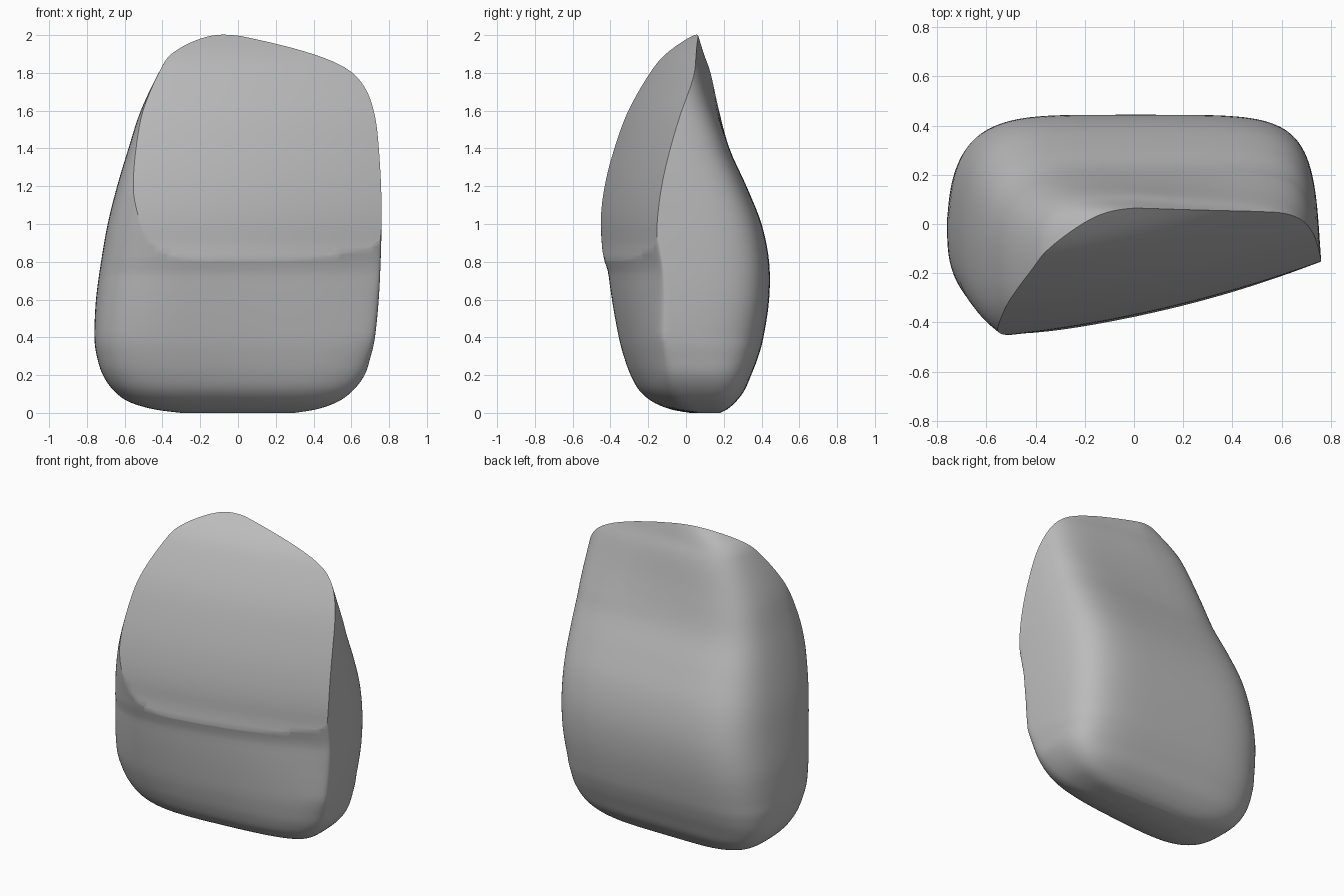
import bpy
import bmesh
import math

default_cube = bpy.data.objects.get("Cube")
if default_cube:
    bpy.data.objects.remove(default_cube, do_unlink=True)

# Key sections: height, right edge (-x), left edge (+x), front depth, back depth
SECTIONS = [
    (0, -.3, .3, .03, .18),
    (.02, -.45, .42, -.07, .22),
    (.06, -.58, .53, -.16, .265),
    (.12, -.66, .61, -.225, .31),
    (.2, -.715, .67, -.265, .345),
    (.29, -.745, .7, -.293, .38),
    (.4, -.76, .725, -.317, .41),
    (.6, -.752, .745, -.345, .44),
    (.8, -.725, .755, -.363, .44),
    (1, -.69, .76, -.37, .4),
    (1.2, -.64, .76, -.345, .32),
    (1.4, -.58, .755, -.295, .23),
    (1.6, -.515, .745, -.225, .175),
    (1.8, -.42, .715, -.12, .13),
    (1.9, -.355, .66, -.045, .095),
    (2, -.22, .55, .068, .065),
    (2.1, -.1, .4, .2, .03),
]
STEPS = 5
AROUND = 120


def section_at(t):
    """Smooth spline through the key sections."""
    last = len(SECTIONS) - 1
    i = min(int(t), last - 1)
    u = t - i
    rows = [SECTIONS[max(0, min(last, i + k))] for k in (-1, 0, 1, 2)]
    result = []
    for a, b, c, d in zip(*rows):
        m, n = (c - a) / 2, (d - b) / 2
        s = u * u * (3 - 2 * u)
        result.append(b + (c - b) * s + m * u * (1 - u) ** 2 - n * u * u * (1 - u))
    return result


def slant(x, z):
    """The front recedes towards +x, less so near the ground."""
    return (.21 * x + .1 * x * x) * min(1, .4 + .75 * z)


def signed_power(value, exponent):
    return math.copysign(abs(value) ** exponent, value)


def body_ring(t):
    z, x_min, x_max, front, back = section_at(t)
    rise = min(1, z * 2.5)
    base = .1 - .08 * rise - .14 * max(0, min(1, z - .6))
    # Surplus in front, removed by the cut
    extra = min(.35 * max(0, z - .6) ** 2, .27 * max(0, z - .75))
    # The back leans in at the high +x corner
    lean = .1 * max(0, min(1, (z - 1.45) * 2.5))
    x_mid, half = (x_min + x_max) / 2, (x_max - x_min) / 2
    ring = []
    for k in range(AROUND):
        angle = math.tau * k / AROUND
        c, s = math.cos(angle), math.sin(angle)
        power = 2 / (3.9 + .5 * c + .8 * max(0, s))
        u, v = signed_power(c, power), signed_power(s, power)
        x = x_mid + half * u - .035 * u * max(0, v) * rise
        middle = base - .1 * rise * max(0, u) ** 2
        if v > 0:
            limit = back - lean * max(0, x)
        else:
            limit = min(front + slant(x, z) - extra, middle - .02)
        ring.append((x, middle + abs(v) * (limit - middle), z))
    return ring


def cutter_ring(t):
    """Curved face row, closed off well in front of the body."""
    z, _, _, front, _ = section_at(t)
    fade = max(0, .9 - z) * .15
    xs = [-1 + 2 * k / 40 for k in range(41)]
    row = [(x, front + slant(x, z) - fade, z) for x in xs]
    return row + [(1, -2, z), (-1, -2, z)]


def loft(name, rings):
    bm = bmesh.new()
    loops = [[bm.verts.new(p) for p in ring] for ring in rings]
    count = len(loops[0])
    for low, high in zip(loops, loops[1:]):
        for k in range(count):
            j = (k + 1) % count
            bm.faces.new((low[k], low[j], high[j], high[k]))
    bm.faces.new(loops[0][::-1])
    bm.faces.new(loops[-1])
    bmesh.ops.recalc_face_normals(bm, faces=bm.faces)
    mesh = bpy.data.meshes.new(name)
    bm.to_mesh(mesh)
    bm.free()
    obj = bpy.data.objects.new(name, mesh)
    bpy.context.collection.objects.link(obj)
    return obj


# Rounded stone body, taller than needed so the front cut forms the rim
top = len(SECTIONS) - 1
body_steps = int((top - .4) * STEPS)
body = loft("stone_body", [body_ring(k / STEPS) for k in range(body_steps + 1)])

# Curved front cut
first = 8 * STEPS - 1
cutter = loft("front_cutter", [cutter_ring(k / STEPS) for k in range(first, top * STEPS + 1)])
cutter.hide_render = True
cut = body.modifiers.new("front_cut", "BOOLEAN")
cut.operation = "DIFFERENCE"
cut.solver = "EXACT"
cut.object = cutter

bpy.ops.object.select_all(action="DESELECT")
body.select_set(True)
bpy.context.view_layer.objects.active = body
bpy.ops.object.modifier_apply(modifier=cut.name)
bpy.data.objects.remove(cutter, do_unlink=True)

# Stone colour
stone = bpy.data.materials.new("stone_grey")
stone.use_nodes = True
grey = (.5, .5, .5, 1)
stone.diffuse_color = grey
stone.node_tree.nodes["Principled BSDF"].inputs["Base Color"].default_value = grey
body.data.materials.clear()
body.data.materials.append(stone)
bpy.ops.object.shade_smooth_by_angle(angle=math.radians(32))
